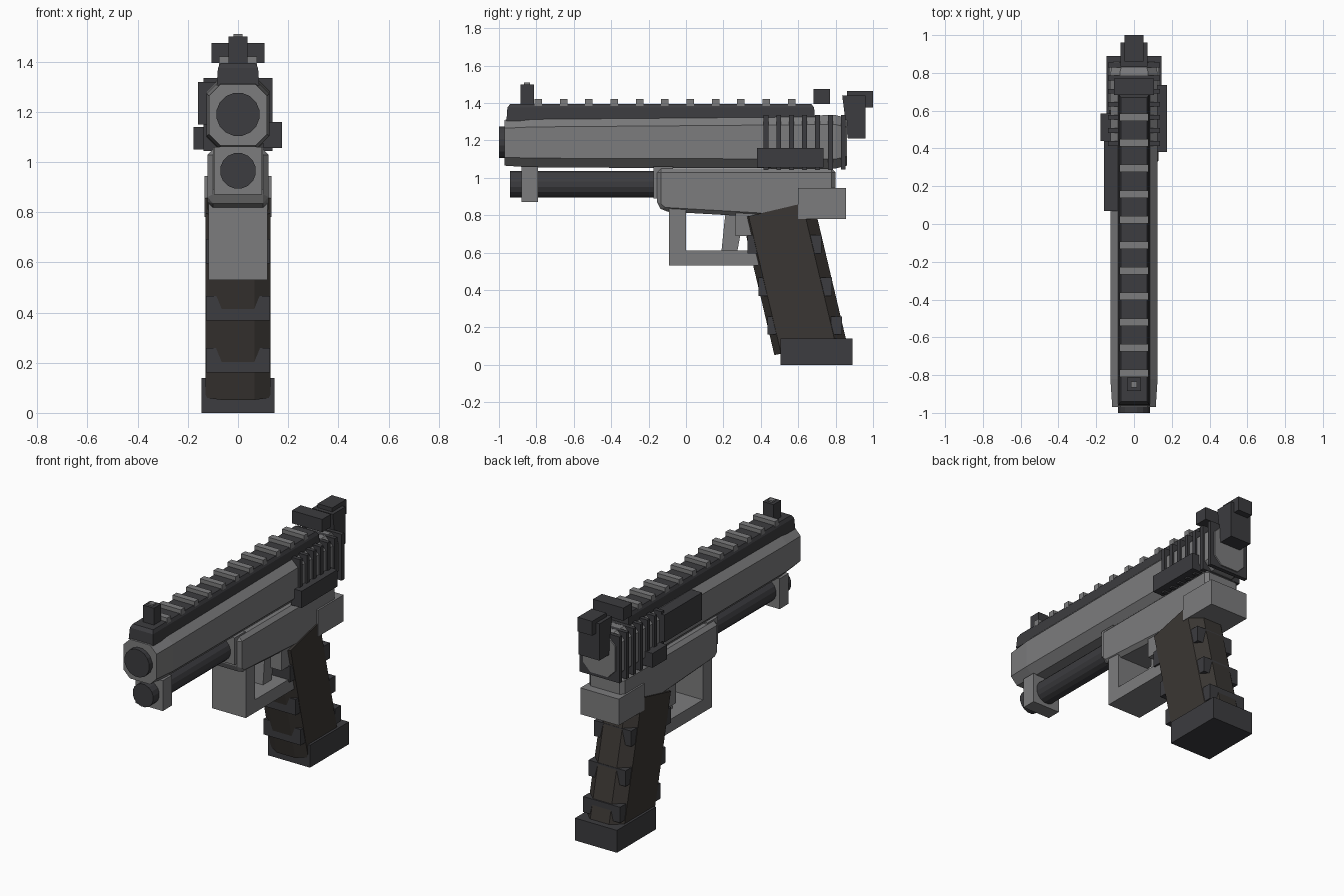
import bpy, bmesh, math
from mathutils import Vector

if "Cube" in bpy.data.objects:
    bpy.data.objects.remove(bpy.data.objects["Cube"])


def material(name, rgb):
    m = bpy.data.materials.new(name)
    m.diffuse_color = (*rgb, 1)
    m.use_nodes = True
    m.node_tree.nodes["Principled BSDF"].inputs["Base Color"].default_value = m.diffuse_color
    return m


STEEL = material("steel", (0.2, 0.2, 0.205))
DARK = material("dark_steel", (0.045, 0.045, 0.05))
BROWN = material("grip_brown", (0.042, 0.037, 0.033))


def loft(name, rings, mat, bevel=0):
    """Skin a list of equal-length closed rings and cap both ends."""
    bm = bmesh.new()
    vs = [[bm.verts.new(p) for p in r] for r in rings]
    n = len(vs[0])
    for a, b in zip(vs, vs[1:]):
        for i in range(n):
            bm.faces.new((a[i], a[(i + 1) % n], b[(i + 1) % n], b[i]))
    bm.faces.new(vs[0][::-1])
    bm.faces.new(vs[-1])
    bmesh.ops.recalc_face_normals(bm, faces=bm.faces)
    me = bpy.data.meshes.new(name)
    bm.to_mesh(me)
    bm.free()
    ob = bpy.data.objects.new(name, me)
    bpy.context.collection.objects.link(ob)
    me.materials.append(mat)
    if bevel:
        mod = ob.modifiers.new("bevel", "BEVEL")
        mod.width, mod.segments = bevel, 1
    return ob


def prism(name, profile, hw, mat, bevel=0):
    """Side profile (y, z) extruded to half-width hw."""
    return loft(name, [[(x, y, z) for y, z in profile] for x in (-hw, hw)], mat, bevel)


def box(name, x, y, z, mat, bevel=0):
    prof = [(y[0], z[0]), (y[1], z[0]), (y[1], z[1]), (y[0], z[1])]
    return loft(name, [[(k, a, b) for a, b in prof] for k in x], mat, bevel)


def tube(name, r, y0, y1, z, mat, n=16):
    ang = [2 * math.pi * (i + .5) / n for i in range(n)]
    return loft(name, [[(r * math.cos(a), y, z + r * math.sin(a)) for a in ang]
                       for y in (y0, y1)], mat)


def octagon(y, hw, z0, z1, c):
    return [(-hw, y, z0 + c), (-hw + c, y, z0), (hw - c, y, z0), (hw, y, z0 + c),
            (hw, y, z1 - c), (hw - c, y, z1), (-hw + c, y, z1), (-hw, y, z1 - c)]


# Slide, barrel and lower tube
loft("slide", [octagon(-0.97, 0.115, 1.065, 1.31, 0.045),
               octagon(-0.82, 0.125, 1.055, 1.322, 0.05),
               octagon(0.80, 0.125, 1.05, 1.335, 0.05),
               octagon(0.86, 0.11, 1.065, 1.32, 0.05)], STEEL)
tube("barrel", 0.087, -1.0, -0.6, 1.19, DARK)
tube("lower_tube", 0.072, -0.94, -0.12, 0.965, DARK)
box("tube_bracket", (-0.095, 0.095), (-0.88, -0.79), (0.87, 1.06), STEEL)

# Top rail and teeth
loft("top_rail", [[(-w, a, z), (w, a, z), (w, b, z), (-w, b, z)]
                  for w, a, b, z in ((0.085, -0.96, 0.69, 1.305),
                                     (0.08, -0.955, 0.685, 1.375),
                                     (0.07, -0.94, 0.67, 1.395))], DARK)
for i in range(11):
    y = -0.79 + 0.1355 * i
    box(f"rail_tooth_{i}", (-0.076, 0.076), (y - 0.02, y + 0.02), (1.385, 1.42), STEEL)

# Sights
box("front_sight", (-0.037, 0.037), (-0.885, -0.813), (1.385, 1.50), DARK)
box("front_sight_dot", (-0.017, 0.017), (-0.865, -0.833), (1.48, 1.51), STEEL)
box("rear_sight", (-0.105, 0.105), (0.683, 0.77), (1.395, 1.475), DARK)

# Hammer
prism("hammer", [(0.865, 1.21), (0.96, 1.21), (0.96, 1.44), (0.835, 1.44)], 0.072, DARK)
box("hammer_spur", (-0.05, 0.05), (0.86, 1.0), (1.375, 1.465), DARK)

# Slide serrations, ejection port, levers
for i in range(7):
    y = 0.427 + 0.069 * i
    box(f"serration_{i}", (-0.138, 0.138), (y - 0.013, y + 0.013), (1.045, 1.335), DARK)
box("ejection_port", (-0.16, -0.08), (0.07, 0.44), (1.15, 1.32), DARK)
box("left_catch", (-0.178, -0.1), (0.44, 0.585), (1.05, 1.14), DARK)
box("right_lever", (0.1, 0.175), (0.38, 0.735), (1.055, 1.16), DARK)

# Frame
prism("frame", [(-0.155, 1.05), (-0.155, 0.85), (-0.12, 0.82), (0.4, 0.79),
                (0.80, 0.79), (0.80, 1.05)], 0.122, STEEL, 0.022)
box("frame_front_plate", (-0.1, 0.1), (-0.175, -0.07), (0.89, 1.06), STEEL)
box("frame_tail", (-0.133, 0.133), (0.60, 0.855), (0.78, 0.945), STEEL)

# Trigger guard and trigger
box("guard_front", (-0.117, 0.117), (-0.09, 0.0), (0.53, 0.84), STEEL)
box("guard_bottom", (-0.117, 0.117), (0.0, 0.42), (0.53, 0.61), STEEL)
prism("guard_rear", [(0.335, 0.61), (0.44, 0.61), (0.44, 0.84), (0.265, 0.84),
                     (0.265, 0.69), (0.335, 0.69)], 0.115, STEEL)
prism("trigger", [(0.19, 0.61), (0.275, 0.61), (0.31, 0.8), (0.21, 0.8), (0.205, 0.76)],
      0.04, STEEL)

# Raked grip with chamfered edges
rake = math.radians(13.3)
u = Vector((0, math.cos(rake), math.sin(rake)))
d = Vector((0, math.sin(rake), -math.cos(rake)))
top = Vector((0, 0.335, 0.795))
section = [(-0.13, 0), (-0.065, -0.037), (0.065, -0.037), (0.13, 0),
           (0.13, 0.295), (0.065, 0.355), (-0.065, 0.355), (-0.13, 0.295)]
loft("grip", [[Vector((x, 0, 0)) + top + u * a + d * t for x, a in section]
              for t in (0, 0.755)], BROWN)
for side, spots in (("front", ((0.36, 0.645), (0.417, 0.417), (0.467, 0.21))),
                    ("back", ((0.695, 0.645), (0.75, 0.417), (0.805, 0.21)))):
    for i, (y, z) in enumerate(spots):
        box(f"grip_{side}_ridge_{i}", (-0.128, 0.128), (y - 0.03, y + 0.03),
            (z - 0.049, z + 0.049), DARK)
box("magazine_base", (-0.145, 0.145), (0.505, 0.89), (0, 0.14), DARK)
